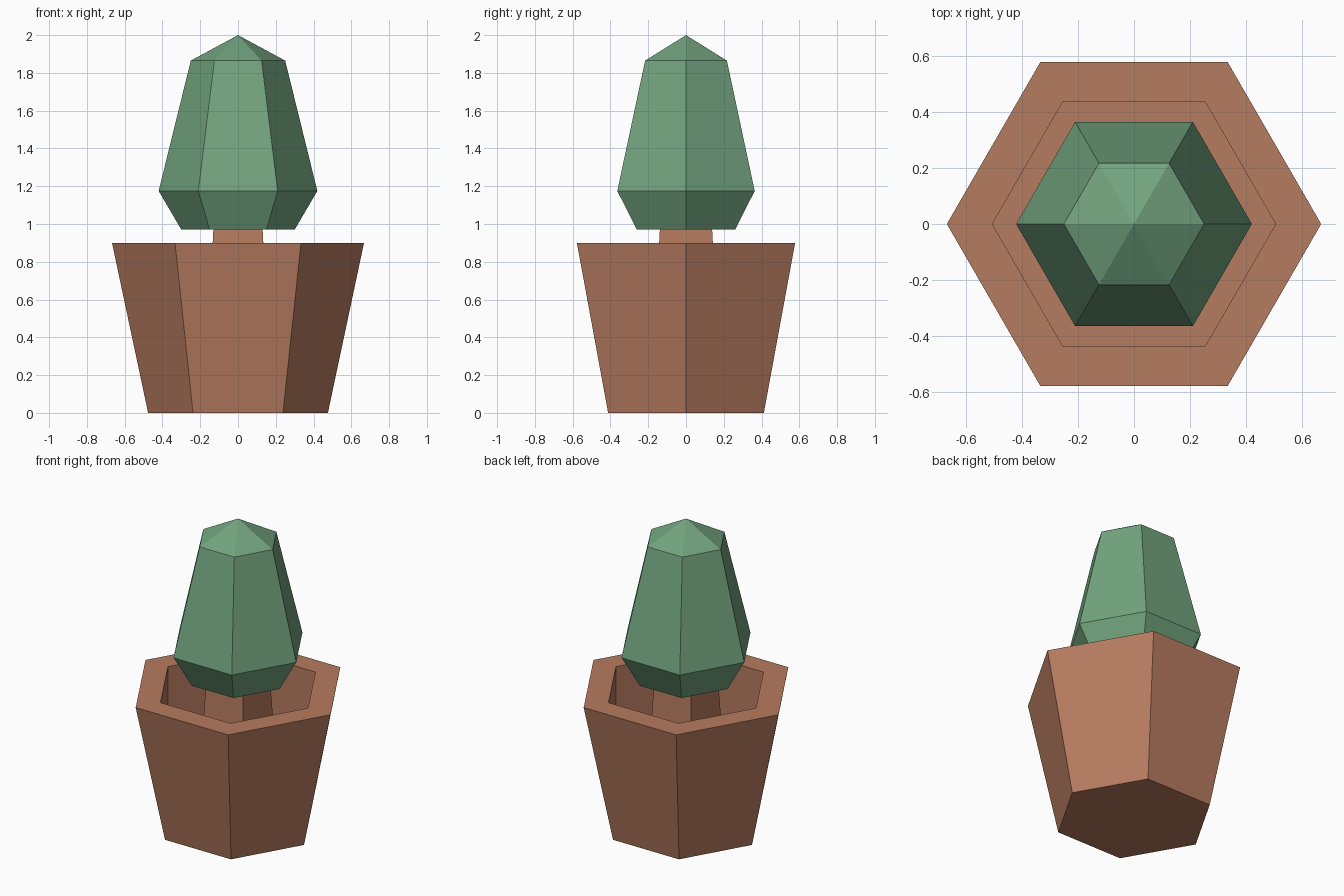
import bpy, bmesh, math

if "Cube" in bpy.data.objects:
    bpy.data.objects.remove(bpy.data.objects["Cube"])


def material(name, rgb):
    m = bpy.data.materials.new(name)
    m.diffuse_color = (*rgb, 1)
    m.use_nodes = True
    m.node_tree.nodes["Principled BSDF"].inputs["Base Color"].default_value = m.diffuse_color
    return m


terracotta = material("terracotta", (0.47, 0.20, 0.115))
leaf_green = material("leaf_green", (0.17, 0.37, 0.21))


def lathe(name, sides, profile, mat, turn=0.0, stretch_y=1.0):
    """Flat-faced solid from (radius, z) rings; radius 0 makes a point, other ends are capped."""
    bm = bmesh.new()
    rings = []
    for r, z in profile:
        if r == 0:
            rings.append([bm.verts.new((0, 0, z))] * sides)
        else:
            angles = [turn + 2 * math.pi * i / sides for i in range(sides)]
            rings.append([bm.verts.new((r * math.cos(a), r * math.sin(a) * stretch_y, z))
                          for a in angles])
    for low, high in zip(rings, rings[1:]):
        for i in range(sides):
            j = (i + 1) % sides
            corners = [low[i], low[j], high[j], high[i]]
            bm.faces.new(list(dict.fromkeys(corners)))
    for ring, (r, z) in ((rings[0], profile[0]), (rings[-1], profile[-1])):
        if r > 0:
            bm.faces.new(ring)
    bmesh.ops.recalc_face_normals(bm, faces=bm.faces)
    mesh = bpy.data.meshes.new(name)
    bm.to_mesh(mesh)
    bm.free()
    mesh.materials.append(mat)
    ob = bpy.data.objects.new(name, mesh)
    bpy.context.collection.objects.link(ob)
    return ob


# Tapered six-sided pot with a straight-walled hollow
lathe("pot", 6, [(0.476, 0), (0.667, 0.9), (0.505, 0.9), (0.505, 0.4)], terracotta)

# Square trunk standing on the floor of the pot
lathe("trunk", 4, [(0.225, 0.4), (0.184, 0.98)], terracotta, math.pi / 4, 1.06)

# Faceted foliage with a pointed top
lathe("foliage", 6, [(0.30, 0.97), (0.42, 1.175), (0.25, 1.865), (0, 2.0)], leaf_green)
